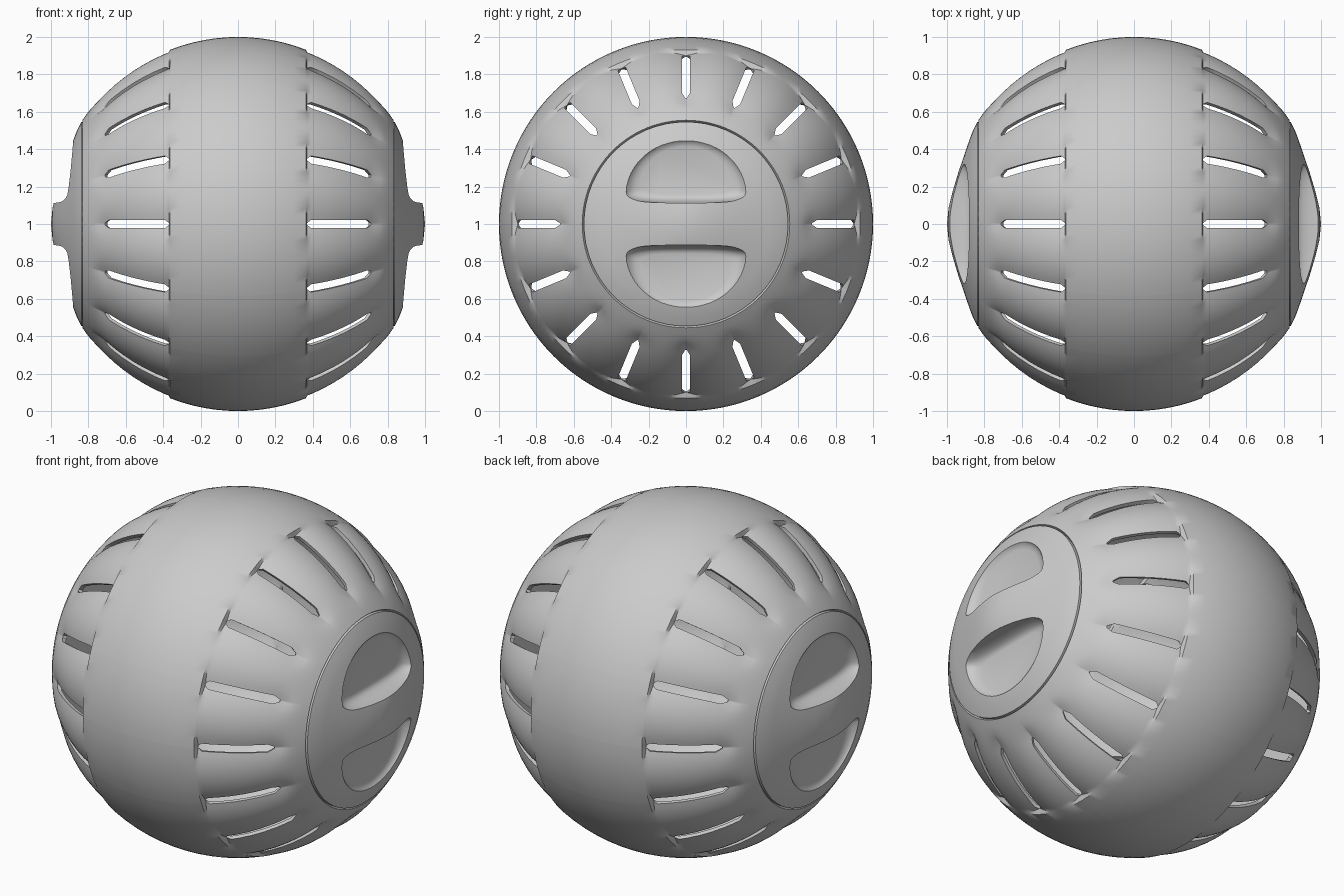
import bpy, bmesh
from math import sin, cos, pi, sqrt

if "Cube" in bpy.data.objects:
    bpy.data.objects.remove(bpy.data.objects["Cube"])

CZ = 1.0          # height of the ball centre
SLOTS = 16


def make_object(name, bm):
    mesh = bpy.data.meshes.new(name)
    bm.to_mesh(mesh)
    bm.free()
    ob = bpy.data.objects.new(name, mesh)
    bpy.context.collection.objects.link(ob)
    return ob


def activate(ob):
    bpy.ops.object.select_all(action='DESELECT')
    ob.select_set(True)
    bpy.context.view_layer.objects.active = ob


def apply_mod(ob, kind, **settings):
    mod = ob.modifiers.new(kind.title(), kind)
    for key, value in settings.items():
        setattr(mod, key, value)
    activate(ob)
    bpy.ops.object.modifier_apply(modifier=mod.name)


def smooth(ob, degrees):
    activate(ob)
    bpy.ops.object.shade_smooth_by_angle(angle=degrees * pi / 180)


# Hollow ball shell: petals dip towards each slot, slots are left open
half = [0.06, 0.12, 0.18, 0.24, 0.30, 0.364, 0.37, 0.39, 0.44, 0.50, 0.56,
        0.62, 0.66, 0.69, 0.712, 0.735, 0.76, 0.785, 0.81, 0.832]
rows = [-x for x in reversed(half)] + [0.0] + half
fractions = [0.0, None, 0.28, 0.46, 0.64, 0.82, 1.0]   # None = slot edge
sector = pi / SLOTS


def dip_fade(x):
    x = abs(x)
    if x < 0.368:
        return 0.0
    if x < 0.712:
        return 1.0
    t = min(1.0, (x - 0.712) / 0.085)
    return 1 - t * t * (3 - 2 * t)


def slot_half_width(x):
    return 0.005 if abs(abs(x) - 0.541) > 0.16 else 0.023


bm = bmesh.new()
grid = []
for x in rows:
    base = sqrt(1 - x * x)
    edge = slot_half_width(x) / base / sector
    ts = [edge if f is None else f for f in fractions]
    signed = ts[:-1] + [1.0] + [2 - t for t in reversed(ts[1:-1])]
    ring = []
    for k in range(SLOTS):
        for s in signed:
            t = s if s <= 1 else 2 - s
            r = base - 0.03 * dip_fade(x) * (1 - t) ** 2
            a = (2 * k + s) * sector
            ring.append(bm.verts.new((x, r * sin(a), CZ + r * cos(a))))
    grid.append(ring)
per = 2 * len(fractions) - 2
n = per * SLOTS
for i in range(len(rows) - 1):
    mid = abs(rows[i] + rows[i + 1]) / 2
    for j in range(n):
        if 0.37 < mid < 0.712 and j % per in (0, per - 1):
            continue
        k = (j + 1) % n
        bm.faces.new((grid[i][j], grid[i + 1][j], grid[i + 1][k], grid[i][k]))
shell = make_object("ball_shell", bm)
apply_mod(shell, 'SOLIDIFY', thickness=0.022, offset=-1)
smooth(shell, 40)

# End cap: domed lid revolved around the x axis
profile = [(0.81, 0.0), (0.81, 0.546), (0.838, 0.546), (0.861, 0.50), (0.88, 0.45),
           (0.907, 0.37), (0.938, 0.28), (0.968, 0.18), (0.991, 0.09), (1.0, 0.0)]
bm = bmesh.new()
N = 64
rings = []
for x, r in profile:
    if r == 0:
        rings.append([bm.verts.new((x, 0, CZ))] * N)
    else:
        rings.append([bm.verts.new((x, r * sin(2 * pi * j / N), CZ + r * cos(2 * pi * j / N)))
                      for j in range(N)])
for a, b in zip(rings, rings[1:]):
    for j in range(N):
        k = (j + 1) % N
        bm.faces.new(list(dict.fromkeys((a[j], b[j], b[k], a[k]))))
bmesh.ops.recalc_face_normals(bm, faces=bm.faces)
cap = make_object("end_caps", bm)

# Two D-shaped finger pockets, leaving the grip bar between them
levels = [(0.866, 0.72), (0.872, 0.82), (0.884, 0.89), (0.905, 0.95), (0.94, 1.0), (1.1, 1.0)]
bm = bmesh.new()
M = 48
for side in (1, -1):
    outline = []
    for j in range(M):
        a = 2 * pi * (j + 0.5) / M
        c, s = cos(a), sin(a)
        if s > 0:
            outline.append((0.335 * c, 0.18 + 0.29 * s))
        else:
            outline.append((0.335 * (abs(c) ** 0.6) * (1 if c > 0 else -1),
                            0.18 - 0.067 * abs(s) ** 0.6))
    loops = [[bm.verts.new((x, y * f, CZ + side * (0.27 + (z - 0.27) * f))) for y, z in outline]
             for x, f in levels]
    for a, b in zip(loops, loops[1:]):
        for j in range(M):
            k = (j + 1) % M
            bm.faces.new((a[j], b[j], b[k], a[k]))
    bm.faces.new(loops[0])
    bm.faces.new(loops[-1])
bmesh.ops.recalc_face_normals(bm, faces=bm.faces)
cutter = make_object("pocket_cutter", bm)
cutter.hide_render = True

apply_mod(cap, 'BOOLEAN', operation='DIFFERENCE', solver='EXACT', object=cutter)
bpy.data.objects.remove(cutter)
apply_mod(cap, 'MIRROR', use_axis=(True, False, False))
smooth(cap, 32)
